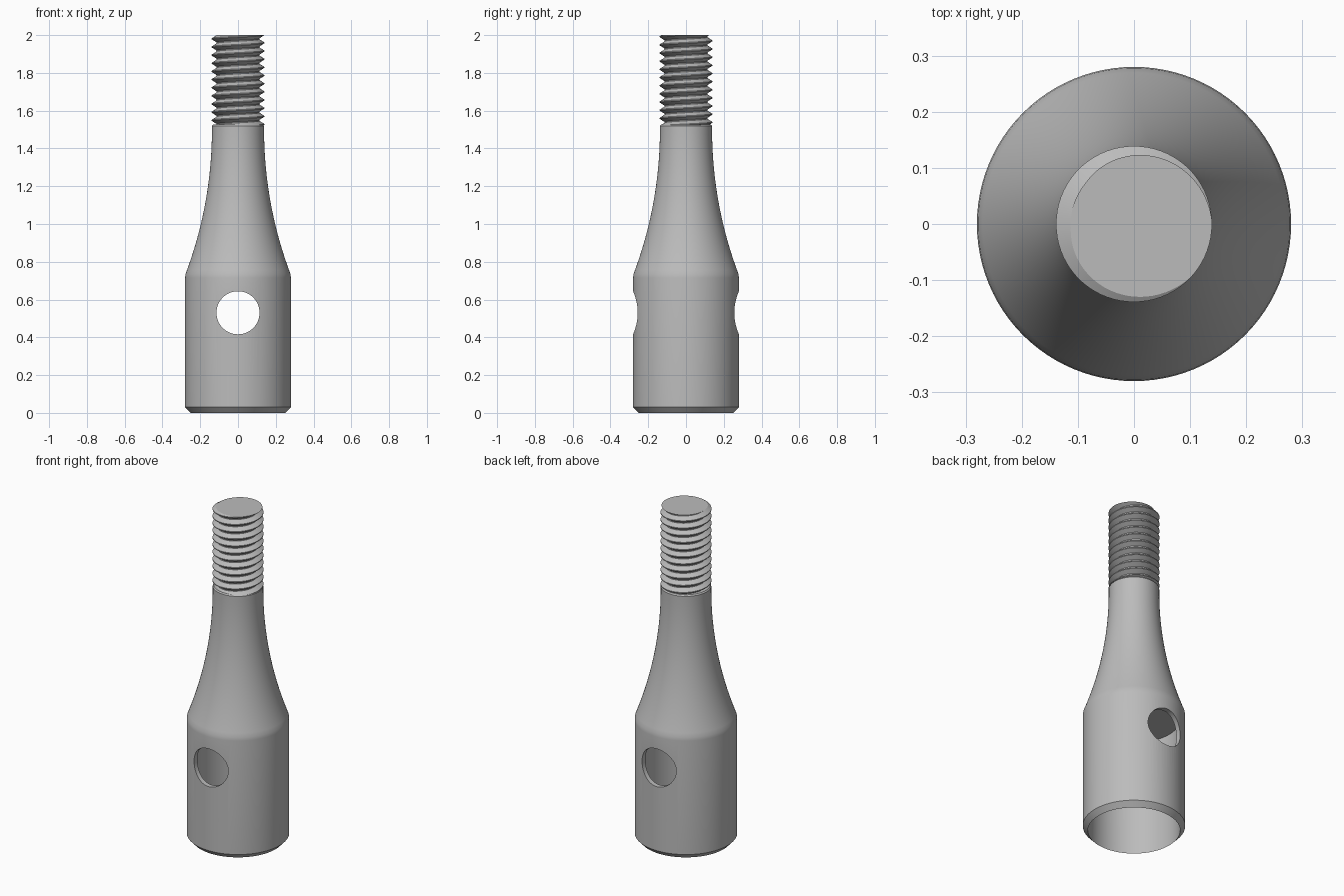
import bpy, bmesh
from math import sin, cos, sqrt, pi, radians

cube = bpy.data.objects.get("Cube")
if cube:
    bpy.data.objects.remove(cube, do_unlink=True)

steel = bpy.data.materials.new("grey steel")
steel.use_nodes = True
grey = (0.5, 0.5, 0.5, 1)
steel.diffuse_color = grey
steel.node_tree.nodes["Principled BSDF"].inputs["Base Color"].default_value = grey


def make_object(name, bm):
    bmesh.ops.recalc_face_normals(bm, faces=bm.faces)
    mesh = bpy.data.meshes.new(name)
    bm.to_mesh(mesh)
    bm.free()
    mesh.materials.append(steel)
    obj = bpy.data.objects.new(name, mesh)
    bpy.context.collection.objects.link(obj)
    return obj


def activate(obj):
    bpy.ops.object.select_all(action='DESELECT')
    obj.select_set(True)
    bpy.context.view_layer.objects.active = obj


def lathe(name, profile, segments=96):
    bm = bmesh.new()
    verts = [bm.verts.new((r, 0, z)) for r, z in profile]
    edges = [bm.edges.new(pair) for pair in zip(verts, verts[1:])]
    bmesh.ops.spin(bm, geom=verts + edges, cent=(0, 0, 0), axis=(0, 0, 1),
                   angle=2 * pi, steps=segments, use_merge=True)
    bmesh.ops.remove_doubles(bm, verts=bm.verts, dist=1e-5)
    return make_object(name, bm)


# Hollow socket and neck: one revolved profile, the neck is a long arc
body_r, bore_r, neck_r = 0.28, 0.252, 0.138
arc_top, arc_r = 1.5, 2.16


def neck_radius(z):
    return neck_r + arc_r - sqrt(arc_r ** 2 - (arc_top - z) ** 2)


socket = [(0, 0.7), (bore_r, 0.7), (bore_r, 0), (body_r, 0.03), (body_r, 0.715), (0.278, 0.735)]
neck_start = 0.757
steps = 24
neck = []
for i in range(steps + 1):
    z = neck_start + (arc_top - neck_start) * i / steps
    neck.append((neck_radius(z), z))
collar = [(neck_r, 1.52), (0.132, 1.527), (0, 1.527)]
body = lathe("socket_body", socket + neck + collar)

# Cross hole through both walls
bpy.ops.mesh.primitive_cylinder_add(vertices=64, radius=0.114, depth=1,
                                    location=(0, 0, 0.53), rotation=(pi / 2, 0, 0))
cutter = bpy.context.object
cutter.name = "cross_hole_cutter"
cutter.hide_render = True
cutter.data.materials.append(steel)
activate(body)
cut = body.modifiers.new("cross_hole", 'BOOLEAN')
cut.operation = 'DIFFERENCE'
cut.solver = 'EXACT'
cut.object = cutter
bpy.ops.object.modifier_apply(modifier=cut.name)
bpy.data.objects.remove(cutter, do_unlink=True)


# Threaded stud: a helical sheet that joins itself one pitch higher
def thread(name, bottom, top, turns, crest, root, segments=72):
    pitch = (top - bottom) / turns
    tooth = [(0, root), (0.38, crest), (0.5, crest), (0.88, root)]
    size = len(tooth)
    phase = -0.39  # turns the crest so it runs out at the right of the tip
    bm = bmesh.new()
    rows = (turns + 4) * size
    grid = []
    for i in range(segments):
        a = 2 * pi * i / segments
        column = []
        for j in range(rows):
            offset, r = tooth[j % size]
            z = bottom + pitch * (j // size - 2 + offset + phase + i / segments)
            column.append(bm.verts.new((r * cos(a), r * sin(a), z)))
        grid.append(column)
    for i in range(segments):
        wrap = i == segments - 1
        nxt = grid[0] if wrap else grid[i + 1]
        shift = size if wrap else 0
        for j in range(rows - 1 - size):
            bm.faces.new((grid[i][j], nxt[j + shift], nxt[j + 1 + shift], grid[i][j + 1]))
    # Trim both ends flat and cap them
    for z, up in ((bottom, -1), (top, 1)):
        geom = bm.verts[:] + bm.edges[:] + bm.faces[:]
        result = bmesh.ops.bisect_plane(bm, geom=geom, plane_co=(0, 0, z),
                                        plane_no=(0, 0, up), clear_outer=True)
        rim = [e for e in result["geom_cut"] if isinstance(e, bmesh.types.BMEdge)]
        bmesh.ops.edgeloop_fill(bm, edges=rim)
    loose = [v for v in bm.verts if not v.link_faces]
    bmesh.ops.delete(bm, geom=loose, context='VERTS')
    return make_object(name, bm)


stud = thread("threaded_stud", 1.525, 2.0, 11, 0.139, 0.113)

for obj in (body, stud):
    activate(obj)
    bpy.ops.object.shade_smooth_by_angle(angle=radians(30))
